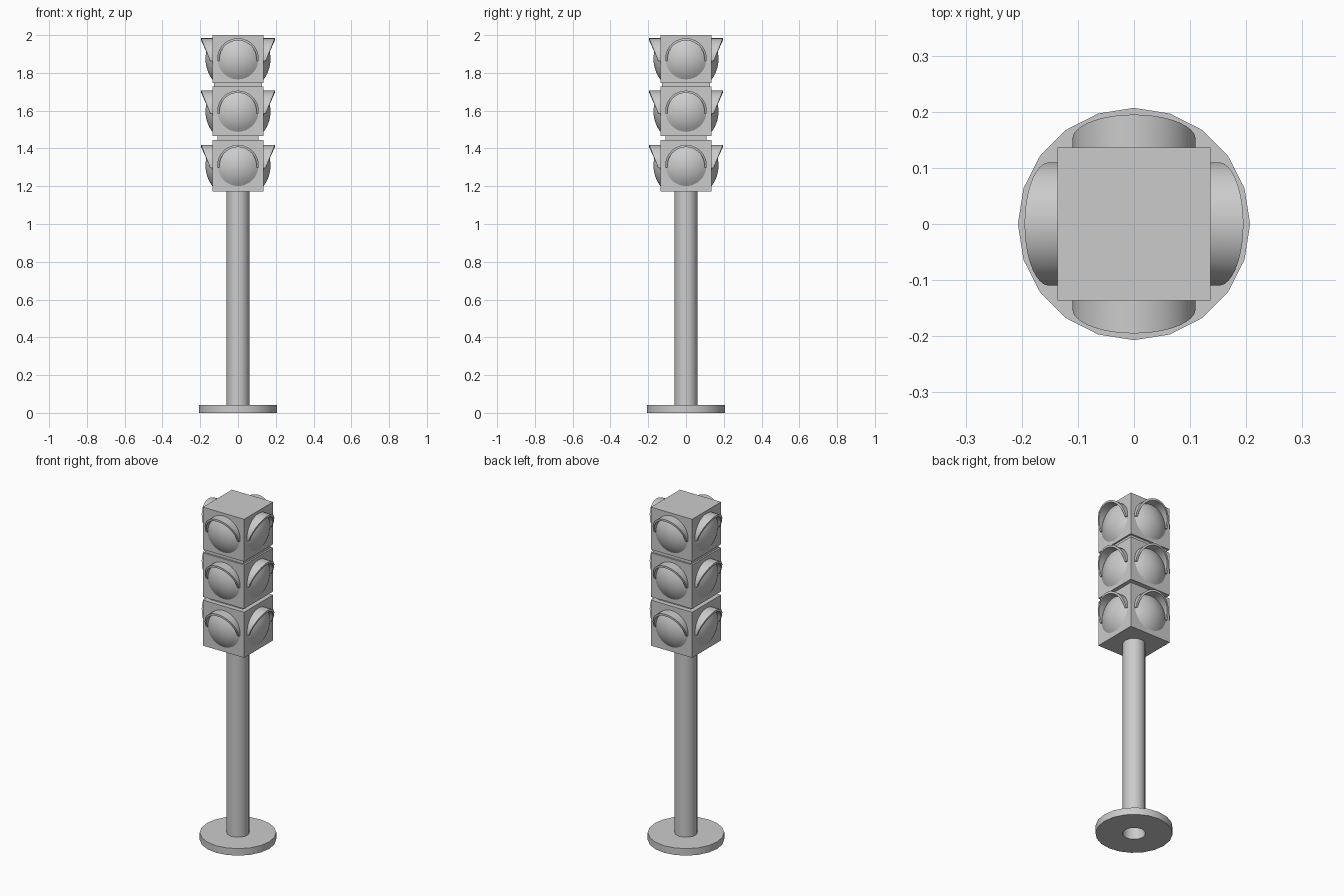
import bpy, bmesh, math
from mathutils import Matrix

if "Cube" in bpy.data.objects:
    bpy.data.objects.remove(bpy.data.objects["Cube"])

HALF = 0.136          # half width of each lamp housing
R = 0.108             # lens radius
TIERS = [("lower", 1.173, 1.445), ("middle", 1.465, 1.727), ("upper", 1.747, 2.0)]


def make(name, bm, matrix=None, angle=35):
    if matrix is not None:
        bm.transform(matrix)
    bmesh.ops.recalc_face_normals(bm, faces=bm.faces)
    me = bpy.data.meshes.new(name)
    bm.to_mesh(me)
    bm.free()
    me.shade_smooth()
    me.set_sharp_from_angle(angle=math.radians(angle))
    ob = bpy.data.objects.new(name, me)
    bpy.context.collection.objects.link(ob)
    return ob


def box(name, half, z0, z1):
    bm = bmesh.new()
    bmesh.ops.create_cube(bm, size=1)
    make(name, bm, Matrix.Translation((0, 0, (z0 + z1) / 2))
         @ Matrix.Diagonal((2 * half, 2 * half, z1 - z0, 1)))


def lathe(name, profile, sides):
    bm = bmesh.new()
    rings = [[bm.verts.new((r * math.cos(2 * math.pi * i / sides),
                            r * math.sin(2 * math.pi * i / sides), z))
              for i in range(sides)] for r, z in profile]
    for a, b in zip(rings, rings[1:]):
        for i in range(sides):
            j = (i + 1) % sides
            bm.faces.new((a[i], a[j], b[j], b[i]))
    make(name, bm)


def lens(name, matrix):
    # shallow dome bulging toward -y
    bm = bmesh.new()
    n, rows, depth = 32, 6, 0.036
    tip = bm.verts.new((0, -HALF - depth, 0))
    sphere_r = (R * R + depth * depth) / (2 * depth)
    full = math.asin(R / sphere_r)
    prev = None
    for k in range(1, rows + 1):
        t = full * k / rows
        r = sphere_r * math.sin(t)
        y = -HALF - depth + sphere_r * (1 - math.cos(t))
        ring = [bm.verts.new((r * math.cos(2 * math.pi * i / n), y,
                              r * math.sin(2 * math.pi * i / n))) for i in range(n)]
        for i in range(n):
            j = (i + 1) % n
            if prev:
                bm.faces.new((prev[i], prev[j], ring[j], ring[i]))
            else:
                bm.faces.new((tip, ring[j], ring[i]))
        prev = ring
    # outward is -y
    make(name, bm, matrix)


def hood(name, matrix):
    # half-round visor, longest at the top
    bm = bmesh.new()
    n, rows = 20, []
    for i in range(n + 1):
        a = math.radians(-6 + 192 * i / n)
        front = -(0.151 + 0.044 * math.sin(a))
        c, s = math.cos(a), math.sin(a)
        rows.append([bm.verts.new((r * c, y, r * s)) for r, y in
                     ((0.11, -HALF), (0.11, front), (0.098, front), (0.098, -HALF))])
    for p, q in zip(rows, rows[1:]):
        for k in range(4):
            m = (k + 1) % 4
            bm.faces.new((p[k], p[m], q[m], q[k]))
    bm.faces.new(rows[0])
    bm.faces.new(rows[-1])
    make(name, bm, matrix)


# Foot ring and hollow pole
lathe("base_plate", [(0.061, 0), (0.207, 0), (0.207, 0.042), (0.061, 0.042)], 20)
lathe("pole", [(0.061, 0), (0.061, 1.18)], 20)

# Spacers between housings
box("lower_spacer", 0.108, 1.44, 1.47)
box("upper_spacer", 0.126, 1.72, 1.75)

# Housings with a lens and hood on all four sides
for tier, z0, z1 in TIERS:
    box(tier + "_housing", HALF, z0, z1)
    for k, side in enumerate(("front", "right", "back", "left")):
        m = (Matrix.Translation((0, 0, (z0 + z1) / 2))
             @ Matrix.Rotation(k * math.pi / 2, 4, 'Z'))
        lens(f"{tier}_{side}_lens", m)
        hood(f"{tier}_{side}_hood", m)
